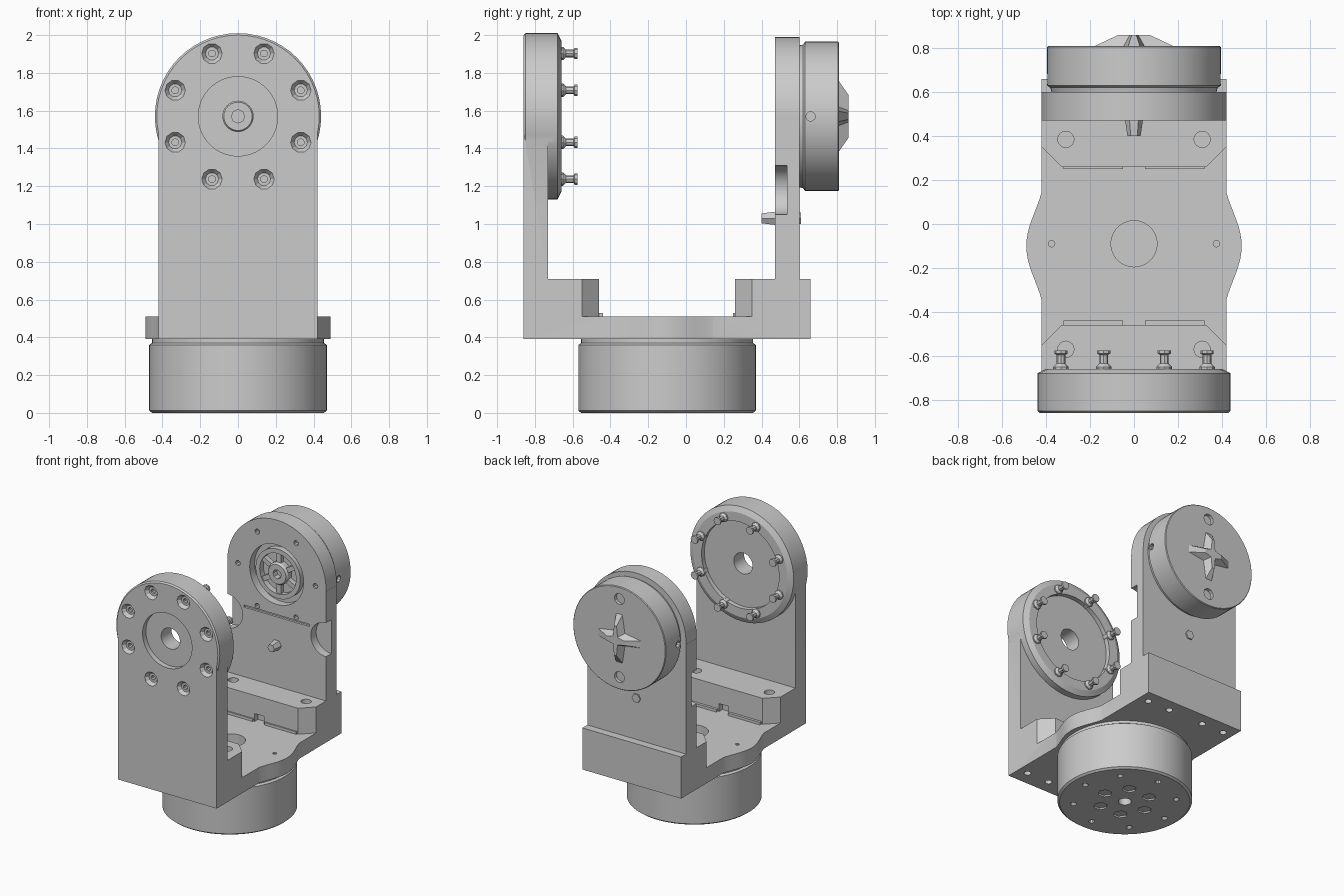
import bpy, bmesh, math
from math import cos, sin, pi

if "Cube" in bpy.data.objects:
    bpy.data.objects.remove(bpy.data.objects["Cube"])

ZC = 1.57        # height of the tilt axis
BY = -0.10       # y of the pan axis


def place(axis, u, v, t):
    return {'x': (t, u, v), 'y': (u, t, v), 'z': (u, v, t)}[axis]


def loft(name, axis, loops):
    """Solid through matching outlines; each loop is (t, [(u, v), ...])."""
    bm = bmesh.new()
    rings = [[bm.verts.new(place(axis, u, v, t)) for u, v in pts] for t, pts in loops]
    n = len(rings[0])
    for a, b in zip(rings, rings[1:]):
        for i in range(n):
            bm.faces.new((a[i], a[(i + 1) % n], b[(i + 1) % n], b[i]))
    bm.faces.new(rings[0])
    bm.faces.new(rings[-1])
    bmesh.ops.recalc_face_normals(bm, faces=bm.faces)
    me = bpy.data.meshes.new(name)
    bm.to_mesh(me)
    bm.free()
    ob = bpy.data.objects.new(name, me)
    bpy.context.collection.objects.link(ob)
    return ob


def lathe(name, axis, c, prof, n=56):
    return loft(name, axis, [(t, [(c[0] + r * cos(2 * pi * i / n), c[1] + r * sin(2 * pi * i / n))
                                  for i in range(n)]) for t, r in prof])


def prism(name, axis, pts, a, b):
    return loft(name, axis, [(a, pts), (b, pts)])


def box(name, x0, x1, y0, y1, z0, z1):
    return prism(name, 'z', [(x0, y0), (x1, y0), (x1, y1), (x0, y1)], z0, z1)


def hole(axis, u, v, r, a, b, n=16):
    return lathe("cutter", axis, (u, v), [(a, r), (b, r)], n)


def join(name, obs):
    bpy.ops.object.select_all(action='DESELECT')
    for o in obs:
        o.select_set(True)
    bpy.context.view_layer.objects.active = obs[0]
    if len(obs) > 1:
        bpy.ops.object.join()
    obs[0].name = name
    return obs[0]


def boolean(ob, tool, op):
    m = ob.modifiers.new("bool", 'BOOLEAN')
    m.operation, m.object, m.solver = op, tool, 'EXACT'
    bpy.ops.object.select_all(action='DESELECT')
    ob.select_set(True)
    bpy.context.view_layer.objects.active = ob
    bpy.ops.object.modifier_apply(modifier=m.name)
    bpy.data.objects.remove(tool, do_unlink=True)


def polar(n, r, c, off=0.0):
    return [(c[0] + r * cos(2 * pi * k / n + off), c[1] + r * sin(2 * pi * k / n + off)) for k in range(n)]


# U-shaped fork: side profile with both arms and stepped blocks
fork = prism("fork_frame", 'x', [
    (-.86, .39), (.66, .39), (.66, .71), (.60, .71), (.60, 1.55), (.47, 1.55), (.47, .71),
    (.26, .71), (.26, .51), (-.46, .51), (-.46, .71), (-.73, .71), (-.73, 1.5), (-.86, 1.5)], -.42, .42)

# Rounded arm heads and bulged waist
boolean(fork, lathe("front_head", 'y', (0, ZC), [(-.86, .43), (-.85, .44), (-.68, .44), (-.66, .40)]), 'UNION')
boolean(fork, lathe("rear_head", 'y', (0, ZC), [(.47, .42), (.60, .42)]), 'UNION')
side = [(.41 + .08 * cos(pi / 2 * k / 12) ** 2, BY + .32 * k / 12) for k in range(-12, 13)]
boolean(fork, prism("waist", 'z', side + [(-x, y) for x, y in reversed(side)], .39, .51), 'UNION')

# Frame cut-outs
front_screws = polar(8, .36, (0, ZC), pi / 8)
cuts = [lathe("cutter", 'y', (0, ZC), [(-.9, .21), (-.82, .21), (-.82, .08), (-.695, .08), (-.695, .33), (-.6, .33)]),
        hole('y', 0, ZC, .23, .4, .53, 40),
        hole('z', 0, BY + .01, .105, .40, .55, 32),
        box("cutter", -.28, .28, .4, .487, 1.245, 1.262),
        box("cutter", -.04, .04, .2, .30, .51, .57),
        box("cutter", -.04, .04, -.50, -.40, .51, .57)]
for u, v in front_screws:
    cuts.append(lathe("cutter", 'y', (u, v), [(-.87, .062), (-.835, .035), (-.835, .018), (-.79, .018)], 10))
for u, v in polar(6, .33, (0, ZC)):
    cuts.append(hole('y', u, v, .02, .44, .51, 10))
for s in (-1, 1):
    cuts += [prism("cutter", 'z', [(s * .32, -.45), (s * .43, -.45), (s * .43, -.56)], .51, .75),
             prism("cutter", 'z', [(s * .32, .25), (s * .43, .25), (s * .43, .36)], .51, .75),
             hole('y', s * .42, 1.18, .13, .42, .535, 32),
             hole('z', s * .31, .385, .037, .60, .75),
             hole('z', s * .31, -.57, .037, .60, .75),
             hole('z', s * .375, BY + .01, .015, .46, .55, 8)]
    for y in (-.75, .56):
        for x in (.15, .34):
            cuts.append(hole('z', s * x, y, .025, .36, .45, 12))
boolean(fork, join("cutter", cuts), 'DIFFERENCE')

# Screw pins on the inner face of the front head
join("front_screw_pins", [lathe("pin", 'y', p, [(-.70, .035), (-.65, .035), (-.635, .02), (-.595, .02),
                                                (-.59, .03), (-.575, .03)], 8) for p in front_screws])

# Thin lips at the feet of both blocks
join("foot_lips", [box("lip", min(s * .05, s * .32), max(s * .05, s * .32), y, y + .02, .505, .53)
                   for s in (-1, 1) for y in (.25, -.47 + .01)])

# Locating peg through the rear arm
lathe("rear_arm_peg", 'y', (0, 1.03), [(.40, .03), (.47, .04), (.61, .035)], 6)

# Pan motor under the fork
pan = lathe("base_motor", 'z', (0, BY), [(0, .455), (.012, .47), (.36, .47), (.37, .455), (.392, .455)], 64)
cuts = [hole('z', 0, BY, .045, -.05, .07, 20)]
cuts += [hole('z', u, v, .022, -.05, .05, 10) for u, v in polar(8, .36, (0, BY))]
cuts += [hole('z', u, v, .05, -.05, .012, 6) for u, v in polar(6, .18, (0, BY))]
boolean(pan, join("cutter", cuts), 'DIFFERENCE')

# Tilt motor behind the rear arm
tilt = lathe("tilt_motor", 'y', (0, ZC), [(.598, .375), (.62, .38), (.63, .395), (.805, .395), (.81, .39)], 64)
cuts = [hole('y', 0, ZC + s * .30, .042, .785, .85, 12) for s in (-1, 1)]
cuts += [hole('x', .66, ZC, .025, min(s * .37, s * .45), max(s * .37, s * .45), 10) for s in (-1, 1)]
boolean(tilt, join("cutter", cuts), 'DIFFERENCE')

# Raised cross on the back of the tilt motor
cross = []
for k in range(4):
    a = k * pi / 2
    for u, v in ((.19, -.028), (.19, .028), (.05, .05)):
        cross.append((u * cos(a) - v * sin(a), u * sin(a) + v * cos(a)))
loft("rear_cross", 'y', [(.80, [(u * 1.05, v * 1.05 + ZC) for u, v in cross]),
                         (.86, [(u * .38, v * .6 + ZC) for u, v in cross])])

# Rotor hub, spokes and rim inside the rear head
hub = lathe("rotor_hub", 'y', (0, ZC), [(.475, .075), (.49, .085), (.535, .085)], 24)
boolean(hub, hole('y', 0, ZC, .035, .45, .52, 8), 'DIFFERENCE')
rim = lathe("rotor_rim", 'y', (0, ZC), [(.485, .19), (.535, .19)], 40)
boolean(rim, hole('y', 0, ZC, .155, .45, .60, 40), 'DIFFERENCE')
spokes = []
for k in range(6):
    a = k * pi / 3 + pi / 6
    spokes.append(prism("spoke", 'y', [(u * cos(a) - v * sin(a), ZC + u * sin(a) + v * cos(a))
                                       for u, v in ((.07, -.018), (.17, -.018), (.17, .018), (.07, .018))], .495, .535))
join("rotor_spokes", spokes)

# Smooth the round walls, keep edges crisp
bpy.ops.object.select_all(action='SELECT')
bpy.context.view_layer.objects.active = fork
bpy.ops.object.shade_smooth_by_angle(angle=math.radians(25))
